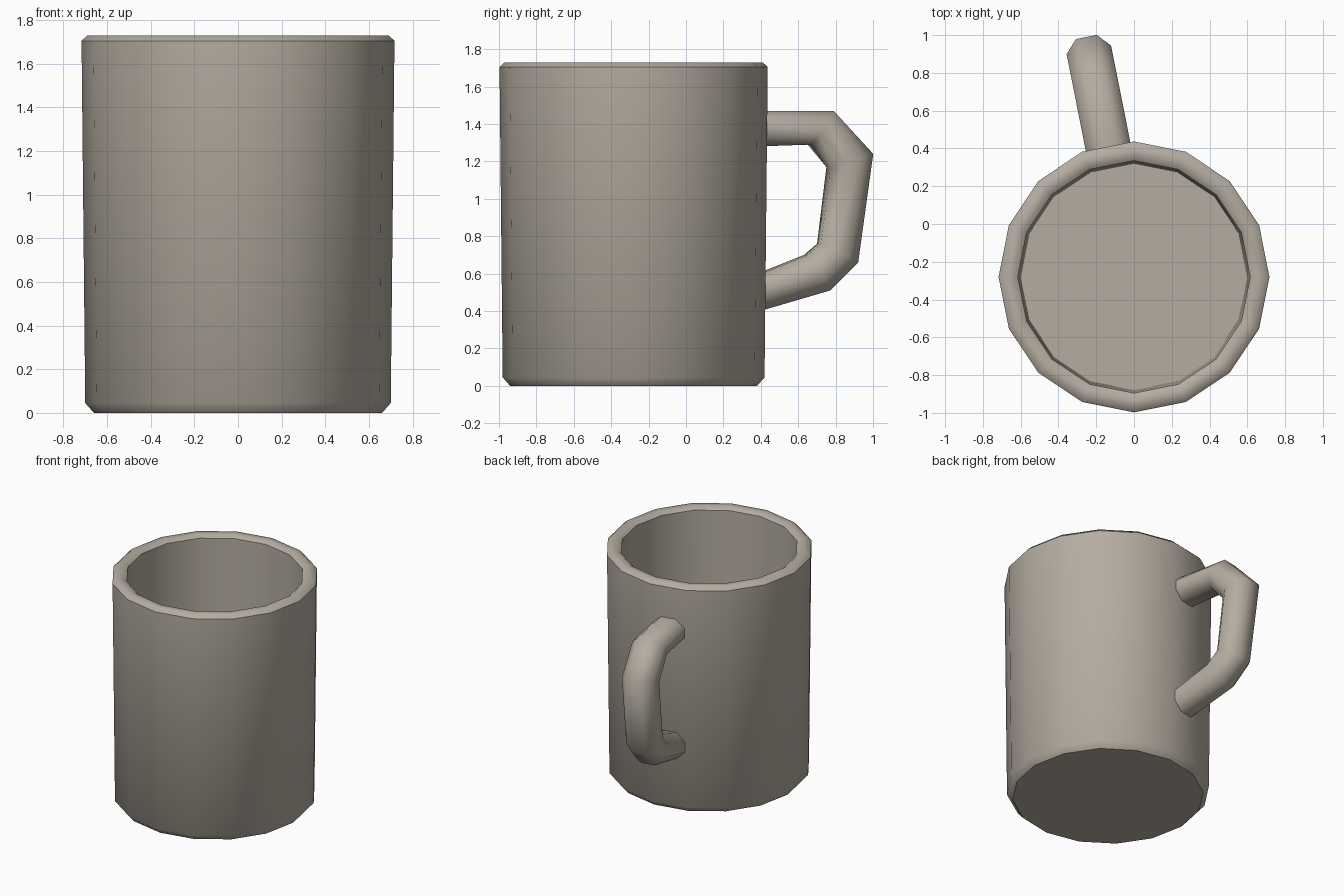
import bpy, bmesh
from math import sin, cos, pi, radians
from mathutils import Vector

cube = bpy.data.objects.get("Cube")
if cube:
    bpy.data.objects.remove(cube, do_unlink=True)

SIDES = 16
CENTRE = Vector((0, -0.28, 0))

clay = bpy.data.materials.new("warm_grey_clay")
clay.use_nodes = True
clay.diffuse_color = (0.46, 0.415, 0.355, 1)
clay.node_tree.nodes["Principled BSDF"].inputs["Base Color"].default_value = clay.diffuse_color


def skin_rings(name, rings, smooth_angle):
    """Join successive closed rings of points with quads and cap both ends."""
    bm = bmesh.new()
    loops = [[bm.verts.new(p) for p in ring] for ring in rings]
    for a, b in zip(loops, loops[1:]):
        n = len(a)
        for i in range(n):
            j = (i + 1) % n
            bm.faces.new((a[i], a[j], b[j], b[i]))
    bm.faces.new(loops[0])
    bm.faces.new(loops[-1])
    bmesh.ops.recalc_face_normals(bm, faces=bm.faces)
    mesh = bpy.data.meshes.new(name)
    bm.to_mesh(mesh)
    bm.free()
    mesh.materials.append(clay)
    obj = bpy.data.objects.new(name, mesh)
    bpy.context.collection.objects.link(obj)
    obj.location = CENTRE
    bpy.ops.object.select_all(action='DESELECT')
    obj.select_set(True)
    bpy.context.view_layer.objects.active = obj
    bpy.ops.object.shade_smooth_by_angle(angle=radians(smooth_angle))
    return obj


def circle(radius, z):
    return [Vector((radius * cos(2 * pi * i / SIDES), radius * sin(2 * pi * i / SIDES), z))
            for i in range(SIDES)]


# Cup: outer wall, bevelled rim, inner wall and floor as (radius, height)
cup_profile = [(0.66, 0), (0.70, 0.045), (0.717, 1.705), (0.69, 1.73),
               (0.643, 1.73), (0.615, 1.71), (0.60, 0.10)]
skin_rings("cup_body", [circle(r, z) for r, z in cup_profile], 44)

# Handle: chamfered bar whose stations pair an outer and an inner (reach, height)
stations = [((0.66, 1.47), (0.66, 1.28)),
            ((1.08, 1.47), (0.96, 1.29)),
            ((1.295, 1.24), (1.062, 1.17)),
            ((1.213, 0.66), (1.011, 0.76)),
            ((1.06, 0.51), (0.94, 0.70)),
            ((0.66, 0.395), (0.66, 0.59))]
section = [(0, 0.056), (0.3, 0.12), (0.7, 0.12), (1, 0.056),
           (1, -0.056), (0.7, -0.12), (0.3, -0.12), (0, -0.056)]
turn = pi / SIDES  # centres the handle on one flat of the cup
outward = Vector((-sin(turn), cos(turn), 0))
sideways = Vector((cos(turn), sin(turn), 0))


def handle_ring(outer, inner):
    a = outward * outer[0] + Vector((0, 0, outer[1]))
    b = outward * inner[0] + Vector((0, 0, inner[1]))
    return [a.lerp(b, t) + sideways * s for t, s in section]


skin_rings("handle", [handle_ring(o, i) for o, i in stations], 60)
